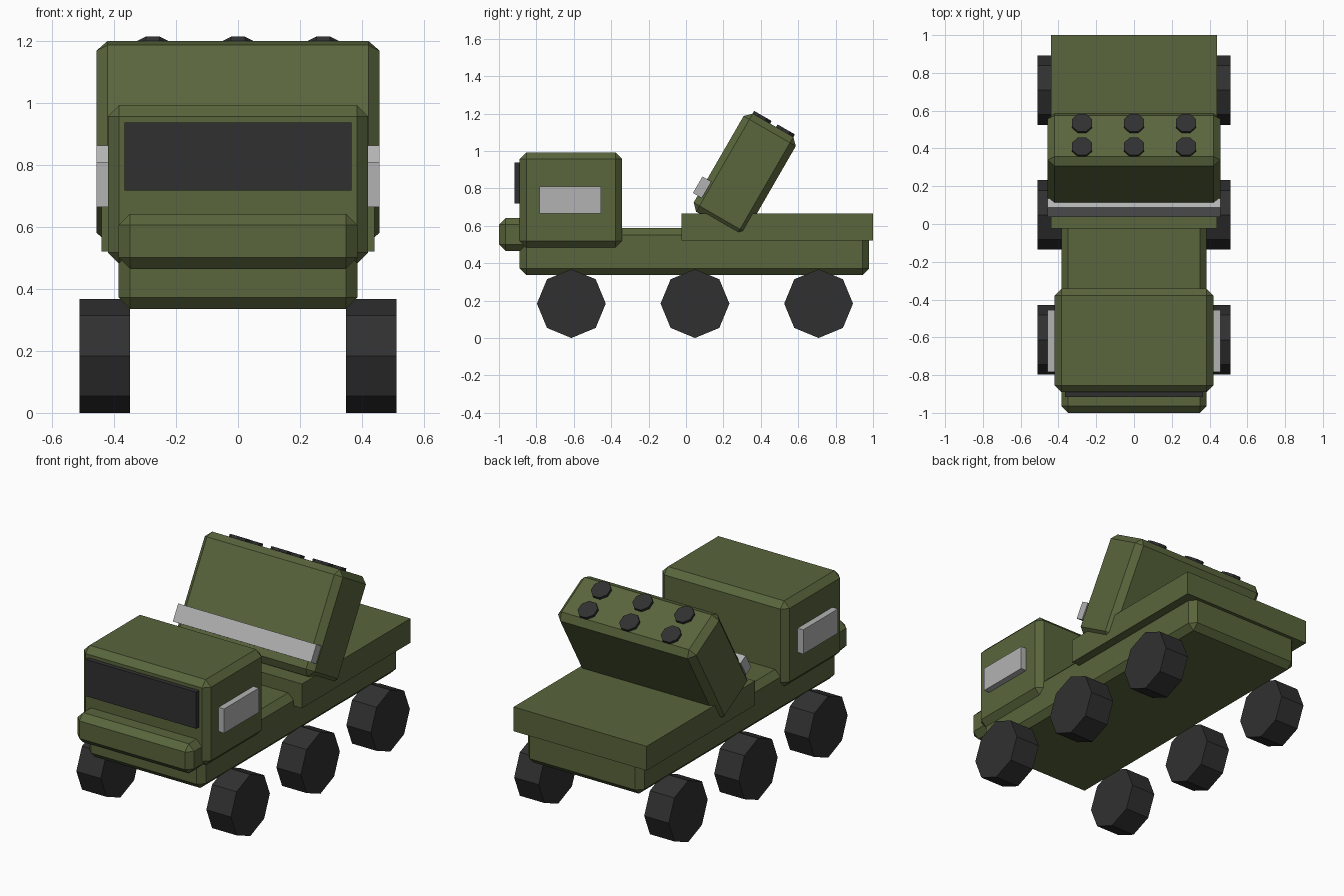
import bpy, math
from mathutils import Matrix, Vector

if "Cube" in bpy.data.objects:
    bpy.data.objects.remove(bpy.data.objects["Cube"])


def paint(name, rgb):
    m = bpy.data.materials.new(name)
    m.diffuse_color = (*rgb, 1)
    m.use_nodes = True
    m.node_tree.nodes["Principled BSDF"].inputs["Base Color"].default_value = m.diffuse_color
    return m


GREEN = paint("olive", (0.10, 0.13, 0.045))
DARK = paint("dark", (0.03, 0.03, 0.03))
SILVER = paint("silver", (0.45, 0.45, 0.45))


def finish(name, mat, matrix):
    ob = bpy.context.object
    ob.name = name
    ob.data.materials.append(mat)
    ob.matrix_world = matrix @ ob.matrix_world
    return ob


def box(name, mat, x, y, z, bevel=0, matrix=Matrix()):
    """Box from (min, max) ranges, with an optional one-step chamfer."""
    bpy.ops.mesh.primitive_cube_add(size=1)
    ob = bpy.context.object
    size = Vector([r[1] - r[0] for r in (x, y, z)])
    centre = Vector([(r[0] + r[1]) / 2 for r in (x, y, z)])
    ob.data.transform(Matrix.Translation(centre) @ Matrix.Diagonal((*size, 1)))
    if bevel:
        mod = ob.modifiers.new("chamfer", 'BEVEL')
        mod.width = bevel
        mod.segments = 1
    return finish(name, mat, matrix)


def octagon(name, mat, radius, depth, matrix, turn=0):
    bpy.ops.mesh.primitive_cylinder_add(vertices=8, radius=radius, depth=depth)
    bpy.context.object.data.transform(Matrix.Rotation(turn, 4, 'Z'))
    return finish(name, mat, matrix)


# Body
box("chassis", GREEN, (-.385, .385), (-.89, .979), (.336, .588), .036)
box("cab", GREEN, (-.42, .42), (-.89, -.342), (.482, .993), .036)
box("bumper", GREEN, (-.385, .385), (-1.0, -.82), (.465, .642), .036)
box("cargo_bed", GREEN, (-.44, .44), (-.025, 1.0), (.52, .665))

# Windows
box("windshield", DARK, (-.366, .366), (-.917, -.88), (.718, .937))
for side, s in (("left", -1), ("right", 1)):
    box(side + "_window", SILVER, sorted((s * .40, s * .457)), (-.783, -.455), (.665, .81))

# Tilted launcher with its band and tube caps
tilt = Matrix.Translation((0, .314, .875)) @ Matrix.Rotation(math.radians(-30), 4, 'X')
box("launcher", GREEN, (-.457, .457), (-.161, .161), (-.303, .303), .036, tilt)
box("launcher_band", SILVER, (-.457, .457), (-.19, -.135), (-.225, -.123), 0, tilt)
for x in (-.275, 0, .275):
    for y in (-.072, .072):
        octagon("tube_cap", DARK, .058, .04, tilt @ Matrix.Translation((x, y, .299)), math.pi / 8)

# Wheels
for s in (-1, 1):
    for y in (-.613, .048, .709):
        octagon("wheel", DARK, .184, .162,
                Matrix.Translation((s * .43, y, .184)) @ Matrix.Rotation(math.pi / 2, 4, 'Y'))
